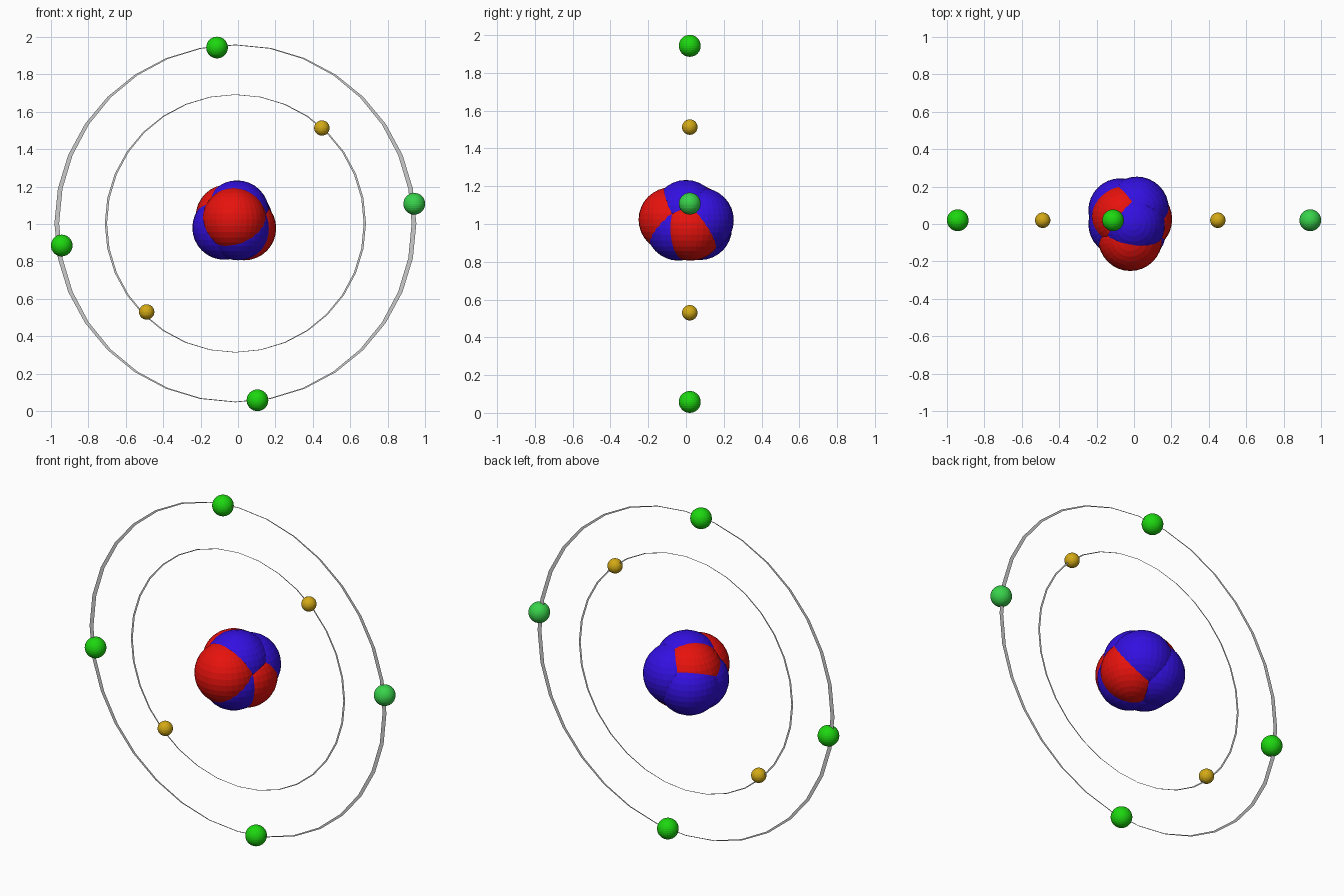
import bpy, bmesh, math

if "Cube" in bpy.data.objects:
    bpy.data.objects.remove(bpy.data.objects["Cube"])


def material(name, rgb):
    m = bpy.data.materials.new(name)
    m.diffuse_color = (*rgb, 1)
    m.use_nodes = True
    m.node_tree.nodes["Principled BSDF"].inputs["Base Color"].default_value = m.diffuse_color
    return m


RED = material("red", (0.8, 0.006, 0.004))
BLUE = material("blue", (0.033, 0.005, 0.75))
GREEN = material("green", (0.012, 0.68, 0.005))
PALE_GREEN = material("pale_green", (0.04, 0.65, 0.07))
GOLD = material("gold", (0.65, 0.4, 0.008))


def finish(name, bm, mat=None):
    me = bpy.data.meshes.new(name)
    bm.to_mesh(me)
    bm.free()
    ob = bpy.data.objects.new(name, me)
    bpy.context.collection.objects.link(ob)
    if mat:
        me.materials.append(mat)
    return ob


def ball(name, centre, r, mat):
    bm = bmesh.new()
    bmesh.ops.create_uvsphere(bm, u_segments=32, v_segments=16, radius=r)
    finish(name, bm, mat).location = centre


def flat_ring(name, rx, rz, wx, wz, sides=32):
    # paper-thin elliptical band, wider at its left and right
    bm = bmesh.new()
    loops = []
    for a, b in ((rx, rz), (rx - wx, rz - wz)):
        loops.append([bm.verts.new((a * math.cos(t), 0, b * math.sin(t)))
                      for t in (2 * math.pi * i / sides for i in range(sides))])
    o, n = loops
    for i in range(sides):
        j = (i + 1) % sides
        bm.faces.new((o[i], o[j], n[j], n[i]))
    finish(name, bm).location = (-0.014, 0.02, 1.003)


# orbits
flat_ring("outer_orbit", 0.967, 0.956, 0.025, 0.004)
flat_ring("inner_orbit", 0.698, 0.690, 0.012, 0.003)

# outer electrons
for x, z, mat in ((-0.112, 1.943, GREEN), (0.942, 1.108, PALE_GREEN),
                  (-0.942, 0.885, GREEN), (0.104, 0.058, GREEN)):
    ball("outer_electron", (x, 0.02, z), 0.058, mat)

# inner electrons
for x, z in ((0.448, 1.513), (-0.488, 0.53)):
    ball("inner_electron", (x, 0.02, z), 0.041, GOLD)

# nucleus
R = 0.171
for c in ((-0.02, -0.08, 1.023), (0.033, 0.025, 0.977), (-0.055, 0.04, 1.04)):
    ball("proton", c, R, RED)
for c in ((-0.005, 0.0, 1.062), (0.015, 0.082, 1.02), (-0.073, 0.073, 0.98),
          (-0.073, 0.0, 0.98), (0.0, -0.04, 0.977)):
    ball("neutron", c, R, BLUE)
